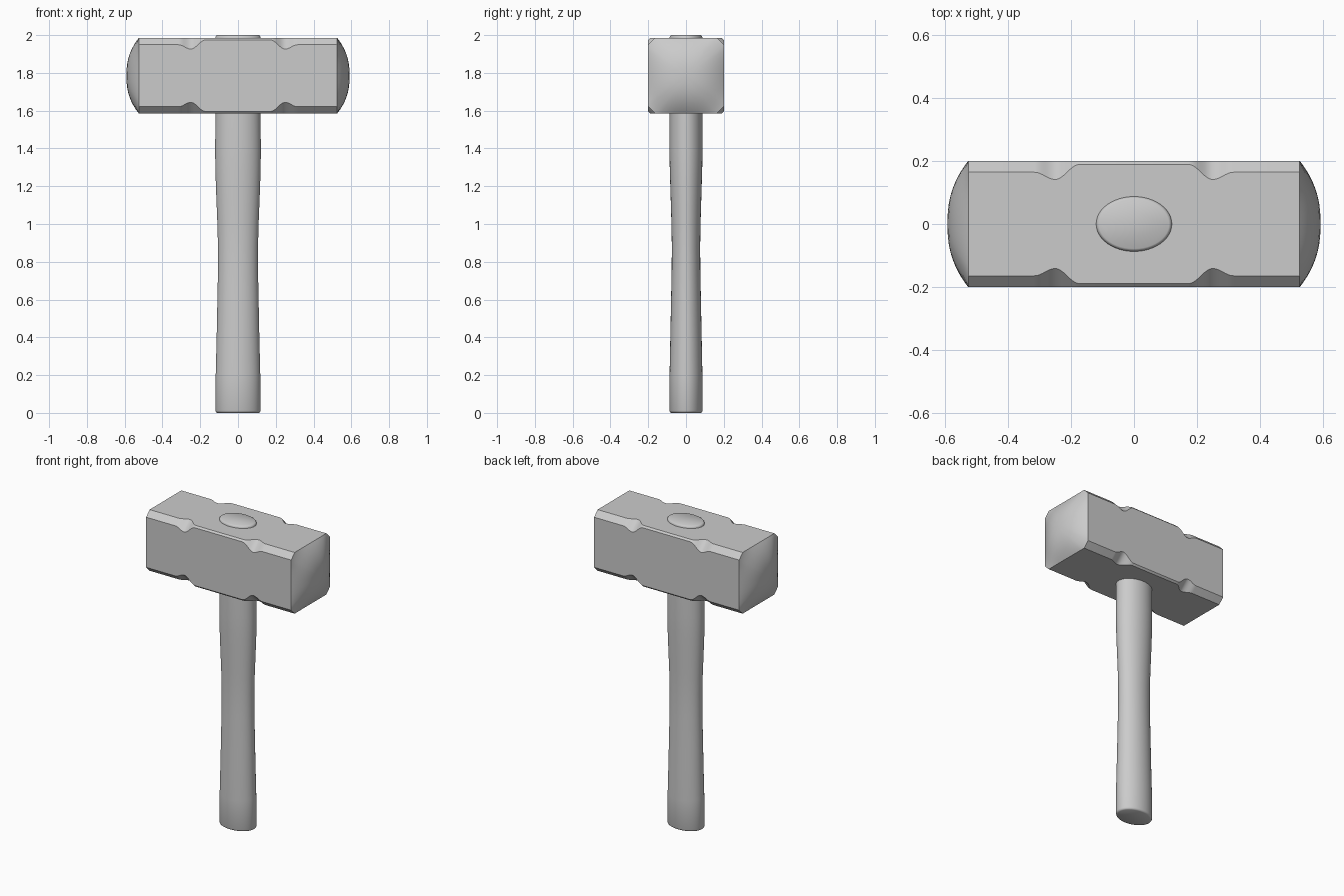
import bpy, bmesh, math

if "Cube" in bpy.data.objects:
    bpy.data.objects.remove(bpy.data.objects["Cube"])


def loft(name, rings, angle):
    """Skin a list of equal-length vertex rings and cap both ends."""
    bm = bmesh.new()
    loops = [[bm.verts.new(p) for p in r] for r in rings]
    n = len(loops[0])
    for a, b in zip(loops, loops[1:]):
        for i in range(n):
            j = (i + 1) % n
            bm.faces.new((a[i], a[j], b[j], b[i]))
    bm.faces.new(loops[0][::-1])
    bm.faces.new(loops[-1])
    bmesh.ops.recalc_face_normals(bm, faces=bm.faces)
    me = bpy.data.meshes.new(name)
    bm.to_mesh(me)
    bm.free()
    ob = bpy.data.objects.new(name, me)
    bpy.context.collection.objects.link(ob)
    bpy.ops.object.select_all(action='DESELECT')
    ob.select_set(True)
    bpy.context.view_layer.objects.active = ob
    bpy.ops.object.shade_smooth_by_angle(angle=math.radians(angle))
    return ob


# Head: chamfered square bar with scooped notches and domed faces
H, ZC, XE, DOME = 0.2, 1.785, 0.525, 0.066


def section(c, n=10):
    """Square outline with chamfer c, each side split into n parts."""
    pts = []
    for k in range(4):
        ca, sa = [(1, 0), (0, 1), (-1, 0), (0, -1)][k]
        for i in range(n + 1):
            t = (H - c) * (2 * i / n - 1)
            pts.append((ca * H - sa * t, sa * H + ca * t))
    return pts


def chamfer(x):
    x = abs(x)
    base = 0.011 if x < 0.25 else 0.036
    width = 0.078 if x < 0.25 else 0.065
    d = min(abs(x - 0.25) / width, 1)
    return base + (0.059 - base) * (0.5 + 0.5 * math.cos(math.pi * d))


def bar_ring(x):
    return [(x, y, ZC + z) for y, z in section(chamfer(x))]


def dome_ring(side, s):
    ring = []
    for y, z in section(chamfer(XE)):
        y, z = y * s, z * s
        bulge = (1 - abs(y / H) ** 2.4) * (1 - abs(z / H) ** 2.4)
        ring.append((side * (XE + DOME * bulge), y, ZC + z))
    return ring


notch = [0.172 + 0.143 * i / 16 for i in range(17)]
right = notch + [XE]
stations = [-x for x in reversed(right)] + right
scales = [0.96, 0.91, 0.85, 0.77, 0.68, 0.57, 0.45, 0.32, 0.18, 0.04]
rings = [dome_ring(-1, s) for s in reversed(scales)]
rings += [bar_ring(x) for x in stations]
rings += [dome_ring(1, s) for s in scales]
loft("hammer_head", rings, 30)

# Handle: waisted oval shaft passing through the head, (z, x radius, y radius)
profile = [
    (0.0, 0.110, 0.078), (0.004, 0.117, 0.085), (0.012, 0.120, 0.088),
    (0.2, 0.118, 0.087), (0.4, 0.113, 0.083), (0.6, 0.109, 0.079),
    (0.75, 0.106, 0.076), (0.88, 0.106, 0.075), (1.0, 0.109, 0.077),
    (1.1, 0.113, 0.080), (1.2, 0.117, 0.083), (1.3, 0.120, 0.086),
    (1.4, 0.121, 0.088), (1.58, 0.119, 0.087), (1.988, 0.120, 0.087),
    (1.996, 0.117, 0.084), (2.0, 0.111, 0.078),
]
SEG = 48
loft("handle", [[(rx * math.cos(2 * math.pi * i / SEG),
                  ry * math.sin(2 * math.pi * i / SEG), z)
                 for i in range(SEG)] for z, rx, ry in profile], 40)
